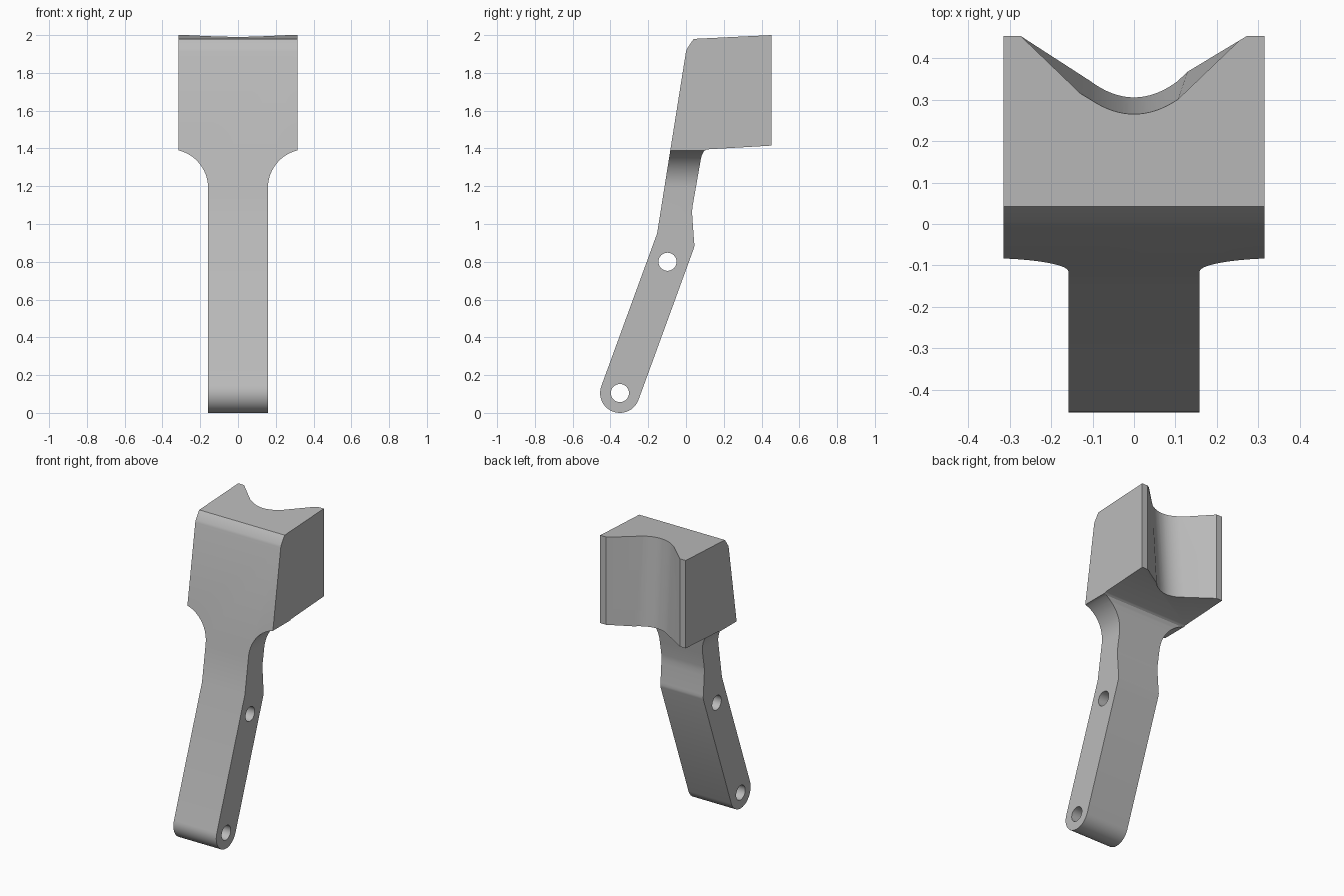
import bpy, bmesh, math

if "Cube" in bpy.data.objects:
    bpy.data.objects.remove(bpy.data.objects["Cube"], do_unlink=True)

grey = bpy.data.materials.new("plain grey")
colour = (0.5, 0.5, 0.5, 1)
grey.use_nodes = True
grey.diffuse_color = colour
for node in grey.node_tree.nodes:
    if node.type == 'BSDF_PRINCIPLED':
        node.inputs["Base Color"].default_value = colour


def arc(cx, cy, r, start, end, steps):
    """Points on an arc, angles in degrees."""
    angles = [math.radians(start + (end - start) * i / steps) for i in range(steps + 1)]
    return [(cx + r * math.cos(a), cy + r * math.sin(a)) for a in angles]


def loft(name, ring_a, ring_b):
    """Closed solid between two rings with equal point counts."""
    bm = bmesh.new()
    a = [bm.verts.new(p) for p in ring_a]
    b = [bm.verts.new(p) for p in ring_b]
    bm.faces.new(a)
    bm.faces.new(b[::-1])
    n = len(a)
    for i in range(n):
        j = (i + 1) % n
        bm.faces.new((a[i], b[i], b[j], a[j]))
    bmesh.ops.recalc_face_normals(bm, faces=bm.faces)
    mesh = bpy.data.meshes.new(name)
    bm.to_mesh(mesh)
    bm.free()
    mesh.materials.append(grey)
    obj = bpy.data.objects.new(name, mesh)
    bpy.context.collection.objects.link(obj)
    return obj


def side_prism(name, points, half):
    return loft(name, [(-half, y, z) for y, z in points], [(half, y, z) for y, z in points])


def cut(target, tool, operation):
    """Apply a boolean and discard the tool."""
    tool.hide_render = True
    mod = target.modifiers.new(tool.name, 'BOOLEAN')
    mod.operation, mod.object, mod.solver = operation, tool, 'EXACT'
    bpy.context.view_layer.objects.active = target
    bpy.ops.object.modifier_apply(modifier=mod.name)
    bpy.data.objects.remove(tool, do_unlink=True)


# Bent lever with its block, drawn from the side
pivot = (-0.35, 0.105)
side = [(0.453, 2.0), (0.042, 1.98), (0.032, 1.968), (0.005, 1.928), (0, 1.913), (-0.153, 0.95)]
side += arc(*pivot, 0.105, 160, 340, 20)
side += [(0.043, 0.875), (0.045, 0.89), (0.043, 0.905), (0.034, 1.03),
         (0.032, 1.06), (0.034, 1.09), (0.078, 1.34), (0.084, 1.365),
         (0.094, 1.385), (0.11, 1.395), (0.453, 1.415)]
lever = side_prism("lever_with_block", side, 0.315)

# Front outline: narrow shank flaring into the wide block
half_outline = [(0.158, -0.1)] + arc(0.364, 1.19, 0.206, 180, 104, 14)
half_outline += [(0.4, 1.39), (0.4, 2.1)]
outline = half_outline + [(-x, z) for x, z in reversed(half_outline)]
cut(lever, loft("front_outline", [(x, -0.7, z) for x, z in outline],
                [(x, 0.7, z) for x, z in outline]), 'INTERSECT')


# Rounded V notch in the back, slightly deeper at the top
def notch_ring(z):
    t = (z - 1.41) / 0.58
    depth = 0.305 - 0.04 * t
    sag = 0.04 - 0.004 * t
    arc_xs = [0.106 * i / 8 for i in range(-8, 9)]
    ring = [(-0.275, 0.6, z), (-0.275, 0.455, z)]
    ring += [(x, depth + sag * (x / 0.106) ** 2, z) for x in arc_xs]
    return ring + [(0.275, 0.455, z), (0.275, 0.6, z)]


cut(lever, loft("back_notch", notch_ring(1.3), notch_ring(2.1)), 'DIFFERENCE')

# Pin holes through the shank
for centre in (pivot, (-0.098, 0.8)):
    cut(lever, side_prism("pin_hole", arc(*centre, 0.048, 0, 348.75, 31), 0.6), 'DIFFERENCE')

# Smooth curves, crisp edges
bpy.ops.object.select_all(action='DESELECT')
lever.select_set(True)
bpy.context.view_layer.objects.active = lever
bpy.ops.object.shade_smooth_by_angle(angle=math.radians(30))
